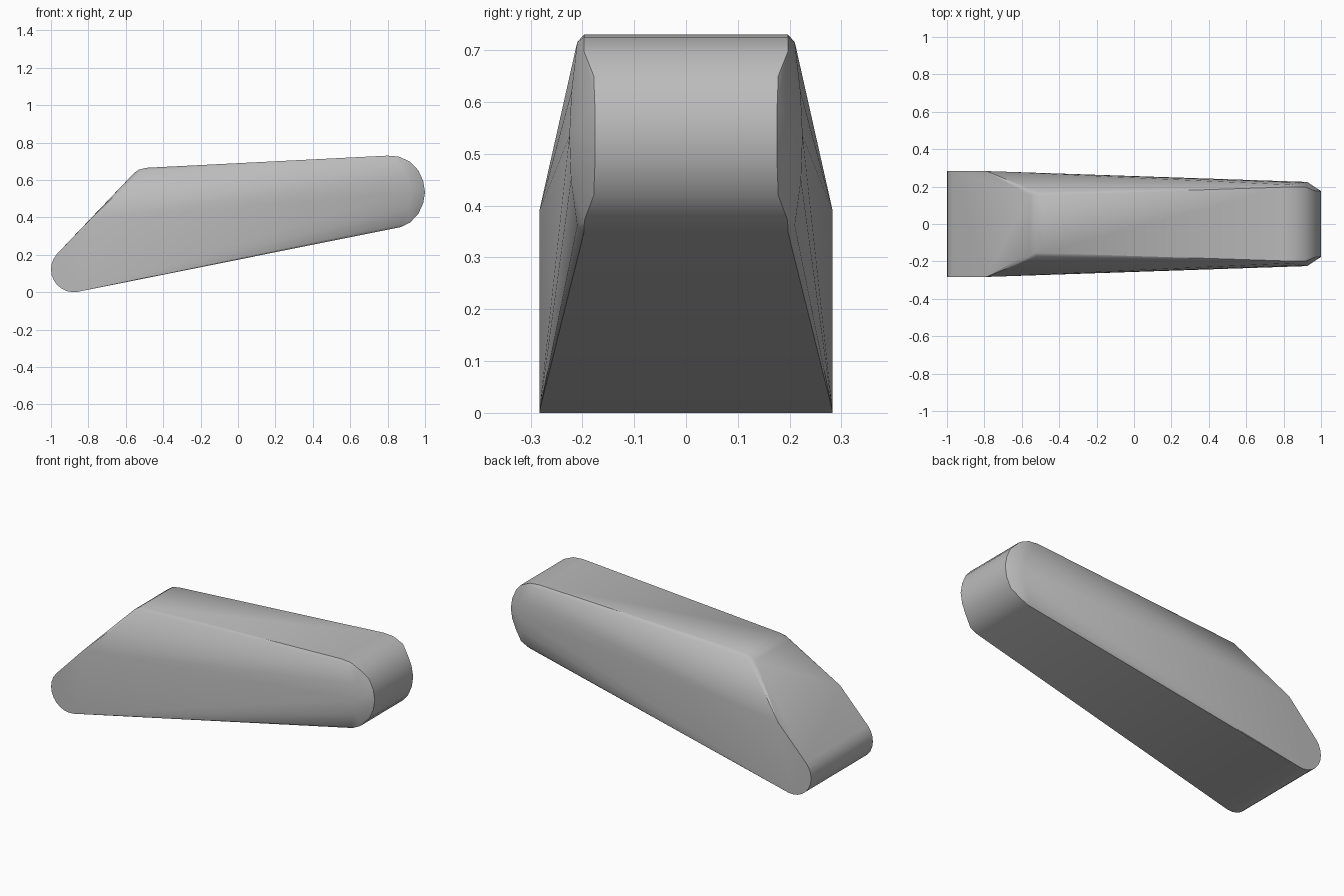
import bpy, bmesh, math

cube = bpy.data.objects.get("Cube")
if cube:
    bpy.data.objects.remove(cube, do_unlink=True)

# Single grey finish
grey = bpy.data.materials.new("plain grey")
grey.use_nodes = True
colour = (0.5, 0.5, 0.5, 1)
grey.diffuse_color = colour
grey.node_tree.nodes["Principled BSDF"].inputs["Base Color"].default_value = colour

# Rounded rear toe, full width: centre, radius and arc
points = []
for i in range(11):
    a = math.radians(138 + i * (281 - 138) / 10)
    points.append((-0.878 + 0.122 * math.cos(a), 0.283, 0.122 + 0.122 * math.sin(a)))

# Shoulder where the side crease meets the sloping rear, and the narrow upper corner
points += [(-0.79, 0.283, 0.39), (-0.52, 0.172, 0.648),
           (-0.555, 0.155, 0.638), (-0.53, 0.155, 0.655), (-0.49, 0.155, 0.665)]

# Rounded nose band
points += [(0.8, 0.197, 0.73), (0.86, 0.197, 0.725), (0.92, 0.197, 0.698),
           (0.965, 0.178, 0.65), (0.99, 0.176, 0.595), (1.0, 0.176, 0.535),
           (0.99, 0.176, 0.475), (0.965, 0.178, 0.42), (0.92, 0.196, 0.372),
           (0.87, 0.197, 0.348)]

# Bevelled cheek beside the nose
points += [(0.83, 0.21, 0.715), (0.9, 0.221, 0.62), (0.925, 0.225, 0.535),
           (0.91, 0.222, 0.45), (0.87, 0.21, 0.362)]

# Wrap the mirrored outline in one convex shell
bm = bmesh.new()
for x, y, z in points:
    for side in (-1, 1):
        bm.verts.new((x, side * y, z))
hull = bmesh.ops.convex_hull(bm, input=bm.verts[:])
inside = [v for v in bm.verts if not v.link_faces]
bmesh.ops.delete(bm, geom=inside, context='VERTS')
bmesh.ops.dissolve_limit(bm, angle_limit=math.radians(1), verts=bm.verts[:], edges=bm.edges[:])
bmesh.ops.recalc_face_normals(bm, faces=bm.faces[:])
mesh = bpy.data.meshes.new("tapered_body")
bm.to_mesh(mesh)
bm.free()

body = bpy.data.objects.new("tapered_body", mesh)
bpy.context.collection.objects.link(body)
mesh.materials.append(grey)
bpy.ops.object.select_all(action='DESELECT')
body.select_set(True)
bpy.context.view_layer.objects.active = body
bpy.ops.object.shade_smooth_by_angle(angle=math.radians(30))
